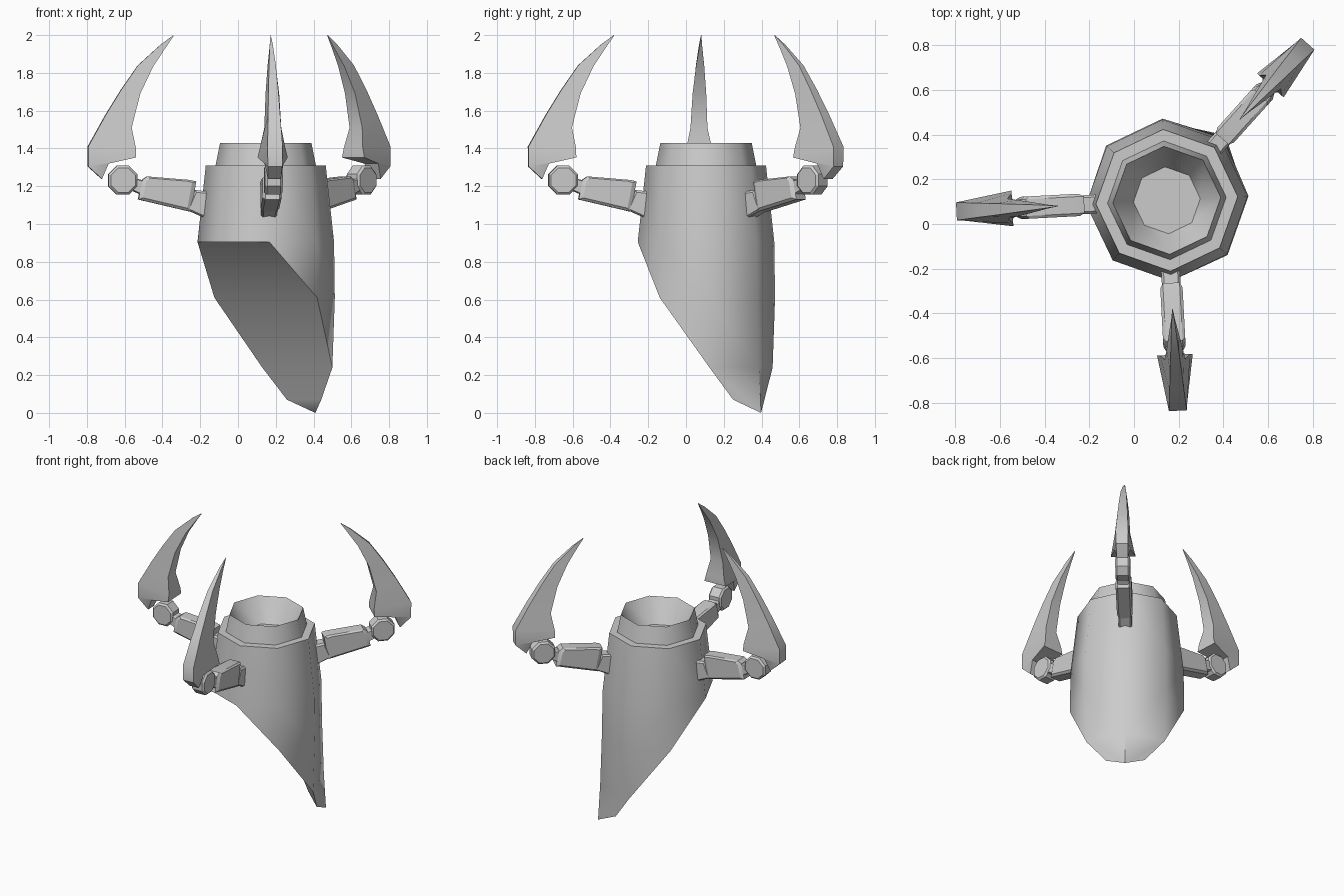
import bpy, bmesh, math
from mathutils import Matrix, Vector

if "Cube" in bpy.data.objects:
    bpy.data.objects.remove(bpy.data.objects["Cube"])

AXIS = math.radians(48)            # direction of the pointed keel
CENTRE = Vector((0.147, 0.106, 0))


def finish(name, bm, turn=0.0, smooth=50):
    bmesh.ops.recalc_face_normals(bm, faces=bm.faces)
    bm.transform(Matrix.Translation(CENTRE) @ Matrix.Rotation(AXIS + turn, 4, 'Z'))
    mesh = bpy.data.meshes.new(name)
    bm.to_mesh(mesh)
    bm.free()
    ob = bpy.data.objects.new(name, mesh)
    bpy.context.collection.objects.link(ob)
    bpy.ops.object.select_all(action='DESELECT')
    ob.select_set(True)
    bpy.context.view_layer.objects.active = ob
    bpy.ops.object.shade_smooth_by_angle(angle=math.radians(smooth))
    return ob


def polar(bm, r, deg, z):
    a = math.radians(deg)
    return bm.verts.new((r * math.cos(a), r * math.sin(a), z))


def loft(bm, sections):
    """Skin a list of equal-length point rings and cap both ends."""
    rings = [[bm.verts.new(p) for p in s] for s in sections]
    for a, b in zip(rings, rings[1:]):
        for i in range(len(a)):
            j = (i + 1) % len(a)
            bm.faces.new((a[i], a[j], b[j], b[i]))
    bm.faces.new(rings[0])
    bm.faces.new(rings[-1])


def plate(name, profile, half, turn, inset=0.012):
    """Side profile (radius, z) thickened sideways with chamfered rims."""
    mr = sum(p[0] for p in profile) / len(profile)
    mz = sum(p[1] for p in profile) / len(profile)
    k = 1 - inset / 0.08
    small = [(mr + (r - mr) * k, mz + (z - mz) * k) for r, z in profile]
    bm = bmesh.new()
    loft(bm, [[(r, y, z) for r, z in p] for y, p in
              ((-half, small), (-half * .75, profile), (half * .75, profile), (half, small))])
    finish(name, bm, turn, 25)


# Body: octagonal shell with a recessed bowl on top and a slanted, pointed base
bm = bmesh.new()
rings = []
for r, z in ((0.15, 1.27), (0.242, 1.43), (0.266, 1.31), (0.318, 1.31), (0.362, 0.905)):
    rings.append([polar(bm, r, 45 * i, z) for i in range(8)])
bm.faces.new(rings[0])
for a, b in zip(rings, rings[1:]):
    for i in range(8):
        j = (i + 1) % 8
        bm.faces.new((a[i], a[j], b[j], b[i]))
B = rings[-1]
C = {d: polar(bm, 0.366, d, 0.61) for d in (-90, -45, 0, 45, 90)}
D = {d: polar(bm, 0.353 if d else 0.378, d, 0.24) for d in (-45, 0, 45)}
M = {s: polar(bm, 0.327, 22 * s, 0.07) for s in (-1, 1)}
tip = polar(bm, 0.392, 0, 0.0)
for s in (1, -1):
    b0, b45, b90, b135 = (B[(s * k) % 8] for k in range(4))
    bm.faces.new((b135, b90, C[90 * s]))
    bm.faces.new((b90, b45, C[45 * s], C[90 * s]))
    bm.faces.new((b45, b0, C[0], C[45 * s]))
    bm.faces.new((C[90 * s], C[45 * s], D[45 * s]))
    bm.faces.new((C[45 * s], C[0], D[0], D[45 * s]))
    bm.faces.new((D[45 * s], D[0], tip, M[s]))
# slanted underside
bm.faces.new((B[3], B[4], B[5]))
bm.faces.new((B[3], B[5], C[-90], C[90]))
bm.faces.new((C[90], C[-90], D[-45], D[45]))
bm.faces.new((D[45], D[-45], M[-1], M[1]))
bm.faces.new((M[1], M[-1], tip))
finish("body", bm)

# Claw sections: outer radius, z, half width, inner radius, z, half width
CLAW = [(0.870, 1.238, .035, 0.835, 1.320, .050),
        (0.943, 1.305, .038, 0.692, 1.352, .080),
        (0.943, 1.410, .040, 0.692, 1.400, .068),
        (0.850, 1.577, .032, 0.713, 1.510, .045),
        (0.768, 1.710, .026, 0.667, 1.690, .036),
        (0.678, 1.840, .018, 0.597, 1.836, .022),
        (0.557, 1.950, .008, 0.537, 1.925, .009),
        (0.489, 2.000, .001, 0.487, 1.998, .001)]

for n, turn in (("back", 0), ("left", 135), ("front", -135)):
    t = math.radians(turn)
    # hinge block against the body
    plate(n + "_hinge", [(.29, 1.17), (.375, 1.18), (.42, 1.075), (.33, 1.035), (.29, 1.04)], .042, t)
    # arm link
    plate(n + "_arm", [(.37, 1.225), (.40, 1.233), (.63, 1.252), (.655, 1.235),
                       (.677, 1.13), (.40, 1.065)], .05, t)
    # short neck between arm and knuckle
    plate(n + "_neck", [(.63, 1.225), (.74, 1.255), (.74, 1.19), (.65, 1.15)], .038, t)
    # octagonal knuckle drum
    plate(n + "_knuckle", [(.758 + .083 * math.cos(math.radians(22.5 + 45 * i)),
                            1.232 + .083 * math.sin(math.radians(22.5 + 45 * i)))
                           for i in range(8)], .047, t)
    # curved claw with a barbed base
    bm = bmesh.new()
    loft(bm, [[(ro, -wo, zo), (ro, wo, zo), (ri, wi, zi), (ri, -wi, zi)]
              for ro, zo, wo, ri, zi, wi in CLAW])
    finish(n + "_claw", bm, t, 35)
